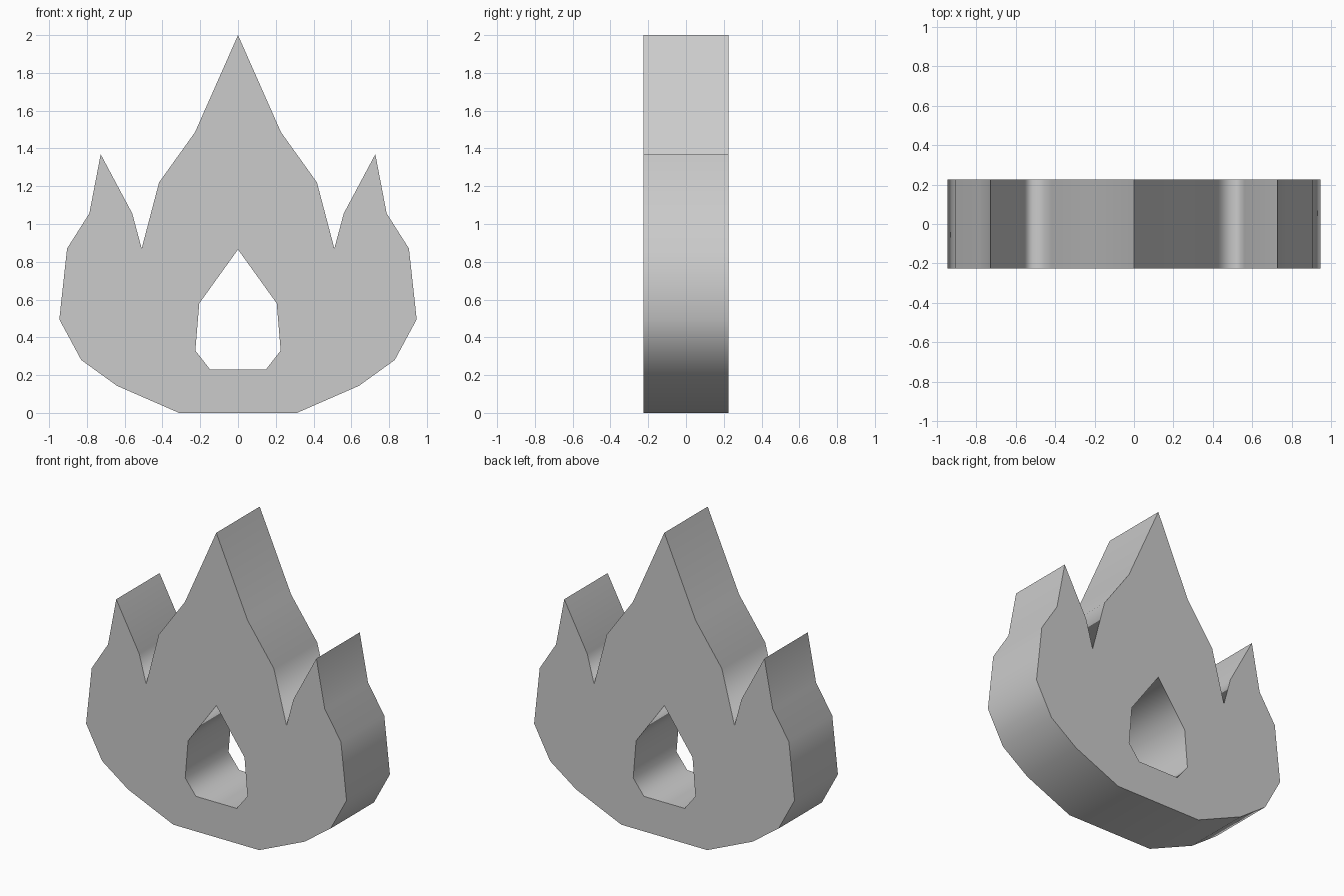
import bpy
import bmesh

if "Cube" in bpy.data.objects:
    bpy.data.objects.remove(bpy.data.objects["Cube"])

DEPTH = 0.45

# Right half of each outline as (x, z), from top to bottom
OUTER = [(0, 2.0), (0.228, 1.485), (0.418, 1.22), (0.51, 0.87), (0.56, 1.056),
         (0.727, 1.369), (0.787, 1.056), (0.905, 0.87), (0.946, 0.495),
         (0.83, 0.28), (0.64, 0.143), (0.312, 0)]
HOLE = [(0, 0.865), (0.205, 0.58), (0.226, 0.33), (0.148, 0.23)]
TIPS = [(0, 2.0), (0.727, 1.369)]


def mirrored(half):
    return half + [(-x, z) for x, z in reversed(half) if x > 0]


def add_loop(bm, points):
    verts = [bm.verts.new((x, -DEPTH / 2, z)) for x, z in points]
    return [bm.edges.new((v, verts[(i + 1) % len(verts)])) for i, v in enumerate(verts)]


# Flame plate: fill between outline and opening, then extrude backwards
bm = bmesh.new()
edges = add_loop(bm, mirrored(OUTER)) + add_loop(bm, mirrored(HOLE))
bmesh.ops.triangle_fill(bm, edges=edges, use_beauty=True, use_dissolve=False)
ext = bmesh.ops.extrude_face_region(bm, geom=bm.faces[:], use_keep_orig=True)
back = [g for g in ext["geom"] if isinstance(g, bmesh.types.BMVert)]
bmesh.ops.translate(bm, verts=back, vec=(0, DEPTH, 0))
bmesh.ops.recalc_face_normals(bm, faces=bm.faces[:])
bm.normal_update()

# Smooth walls, with crisp cap borders and flame tips
for f in bm.faces:
    f.smooth = True
for e in bm.edges:
    caps = [abs(f.normal.y) > 0.5 for f in e.link_faces]
    at_tip = all(any(abs(abs(v.co.x) - x) < 1e-4 and abs(v.co.z - z) < 1e-4
                     for x, z in TIPS) for v in e.verts)
    e.smooth = not (any(caps) and not all(caps)) and not at_tip

mesh = bpy.data.meshes.new("flame")
bm.to_mesh(mesh)
bm.free()
flame = bpy.data.objects.new("flame", mesh)
bpy.context.collection.objects.link(flame)
